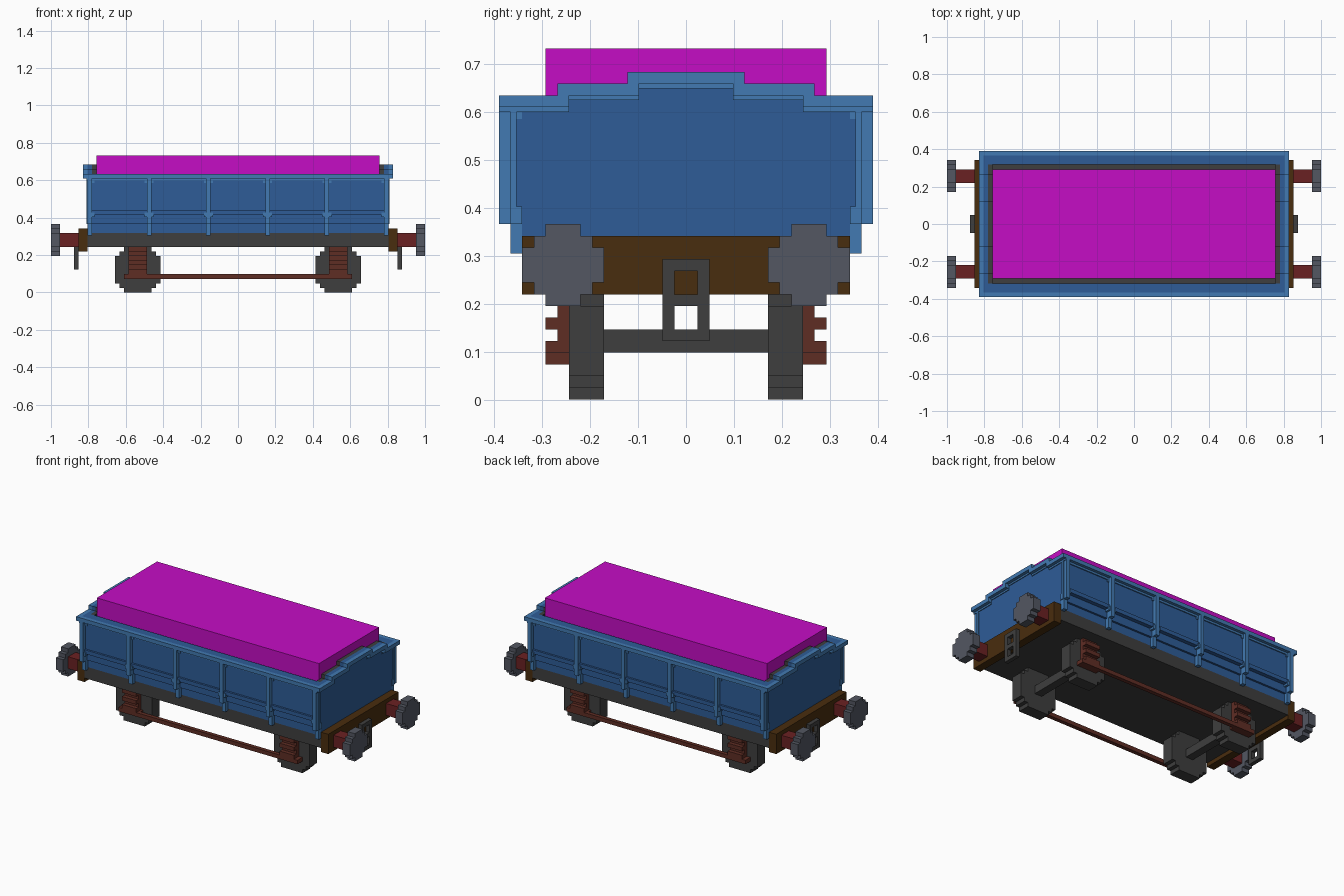
import bpy, bmesh
from mathutils import Vector

cube = bpy.data.objects.get("Cube")
if cube:
    bpy.data.objects.remove(cube, do_unlink=True)

U = 2 / 164  # one block of the build grid


def material(name, *rgb):
    lin = [((c / 255 + 0.055) / 1.055) ** 2.4 for c in rgb] + [1]
    m = bpy.data.materials.new(name)
    m.use_nodes = True
    m.diffuse_color = lin
    bsdf = next(n for n in m.node_tree.nodes if n.type == 'BSDF_PRINCIPLED')
    bsdf.inputs["Base Color"].default_value = lin
    return m


magenta = material("magenta load", 197, 13, 197)
light_blue = material("light blue trim", 66, 122, 178)
blue = material("blue panel", 46, 92, 151)
grey = material("dark grey iron", 62, 62, 62)
brown = material("brown timber", 73, 45, 14)
red = material("dark red", 106, 33, 34)
rust = material("rust brown", 95, 45, 36)
steel = material("steel grey", 83, 87, 98)


def part(name, mat, boxes, mirror=""):
    """Make one object from (x0, x1, y0, y1, z0, z1) boxes, mirrored on the given axes."""
    bm = bmesh.new()
    for x0, x1, y0, y1, z0, z1 in boxes:
        lo, hi = Vector((x0, y0, z0)) * U, Vector((x1, y1, z1)) * U
        verts = bmesh.ops.create_cube(bm, size=1)["verts"]
        for v in verts:
            v.co = (lo + hi) / 2 + v.co * (hi - lo)
    mesh = bpy.data.meshes.new(name)
    bm.to_mesh(mesh)
    bm.free()
    mesh.materials.append(mat)
    ob = bpy.data.objects.new(name, mesh)
    bpy.context.collection.objects.link(ob)
    if mirror:
        mod = ob.modifiers.new("mirror", 'MIRROR')
        mod.use_axis = ("x" in mirror, "y" in mirror, False)
        mod.use_mirror_merge = False
    return ob


def disc(r):
    """Stepped round outline as (half width, low, high) rows."""
    return [(r - 4, -r, 2 - r), (r - 2, 2 - r, 4 - r), (r, 4 - r, r - 4),
            (r - 2, r - 4, r - 2), (r - 4, r - 2, r)]


# Load and inner lining
part("load", magenta, [(-62, 62, -24, 24, 48, 60)])
part("lining_side", grey, [(-64, 64, 24, 26, 26, 50)], "y")
tiers = [(26, 26, 52), (22, 52, 54), (10, 54, 56)]
part("lining_end", grey, [(62, 64, -w, w, a, b) for w, a, b in tiers], "x")

# Side walls stepping inward at the foot
part("side_wall", blue, [(-64, 64, 26, 30, 34, 52),
                         (-64, 64, 26, 29, 30, 34),
                         (-64, 64, 26, 28, 26, 30)], "y")
part("side_ledge", blue, [(-64, 64, 30, 31, 34, 36)], "y")
part("side_rim", light_blue, [(-68, 68, 30, 32, 50, 52)], "y")

# Side posts with brackets and feet
posts, brackets = [], []
for x in (13, 39, 65):
    posts += [(x - 1, x + 1, 29, 32, 30, 50), (x - 1, x + 1, 28, 30, 25, 30)]
    out = x + 1 if x == 65 else x + 2
    brackets += [(x - 2, out, 29, 31.5, 33, 35), (x - 2, out, 28, 30.5, 48, 50)]
part("side_post", light_blue, posts, "xy")
part("post_bracket", light_blue, brackets, "xy")
part("panel_top_strip", light_blue, [(-64, 64, 30, 30.5, 49, 50)], "y")

# Stepped end walls with trim
part("end_wall", blue, [(64, 66, -30, 30, 30, 52), (64, 66, -28, 28, 26, 30)]
     + [(64, 66, -w, w, a, b) for w, a, b in tiers[1:]], "x")
steps = [(20, 32, 50, 52), (8, 22, 52, 54), (0, 10, 54, 56)]
part("end_rim", light_blue, [(66, 68, *s) for s in steps], "xy")
part("end_border", light_blue, [(66, 66.4, y0, y1, z - 0.8, z)
                                for y0, y1, z, _ in steps]
     + [(66, 66.4, 29, 30, 30, 50), (66, 66.4, 28, 29, 30, 33)], "xy")

# Underframe and buffer beams
part("underframe", grey, [(-66, 66, -28, 28, 20, 26)])
part("buffer_beam", brown, [(66, 70, -28, 28, 18, 28)], "x")

# Buffers
part("buffer_shaft", red, [(70, 78, 18, 24, 20, 26)], "xy")
part("buffer_head", steel, [(78, 82, 21 - w, 21 + w, 23 + a, 23 + b)
                            for w, a, b in disc(7)], "xy")

# Coupling plate with two openings
part("coupling", grey, [(70, 72, 2, 4, 10, 24)]
     + [(70, 72, 0, 2, a, b) for a, b in ((10, 12), (16, 18), (22, 24))], "xy")

# Wheels and axles
part("wheel", grey, [(44 - w, 44 + w, 14, 20, 10 + a, 10 + b)
                     for w, a, b in disc(10)], "xy")
part("axle", grey, [(42, 46, -14, 14, 8, 12)], "x")

# Springs, axle boxes and tie rods
part("spring", rust, [(40, 48, 20, 22, 8, 20)]
     + [(40, 48, 22, 24, z, z + 2) for z in (8, 12, 16)], "xy")
part("axle_box", rust, [(39, 50, 20, 22, 6, 8)], "xy")
part("tie_rod", rust, [(-50, 50, 22, 24, 6, 8)], "y")
